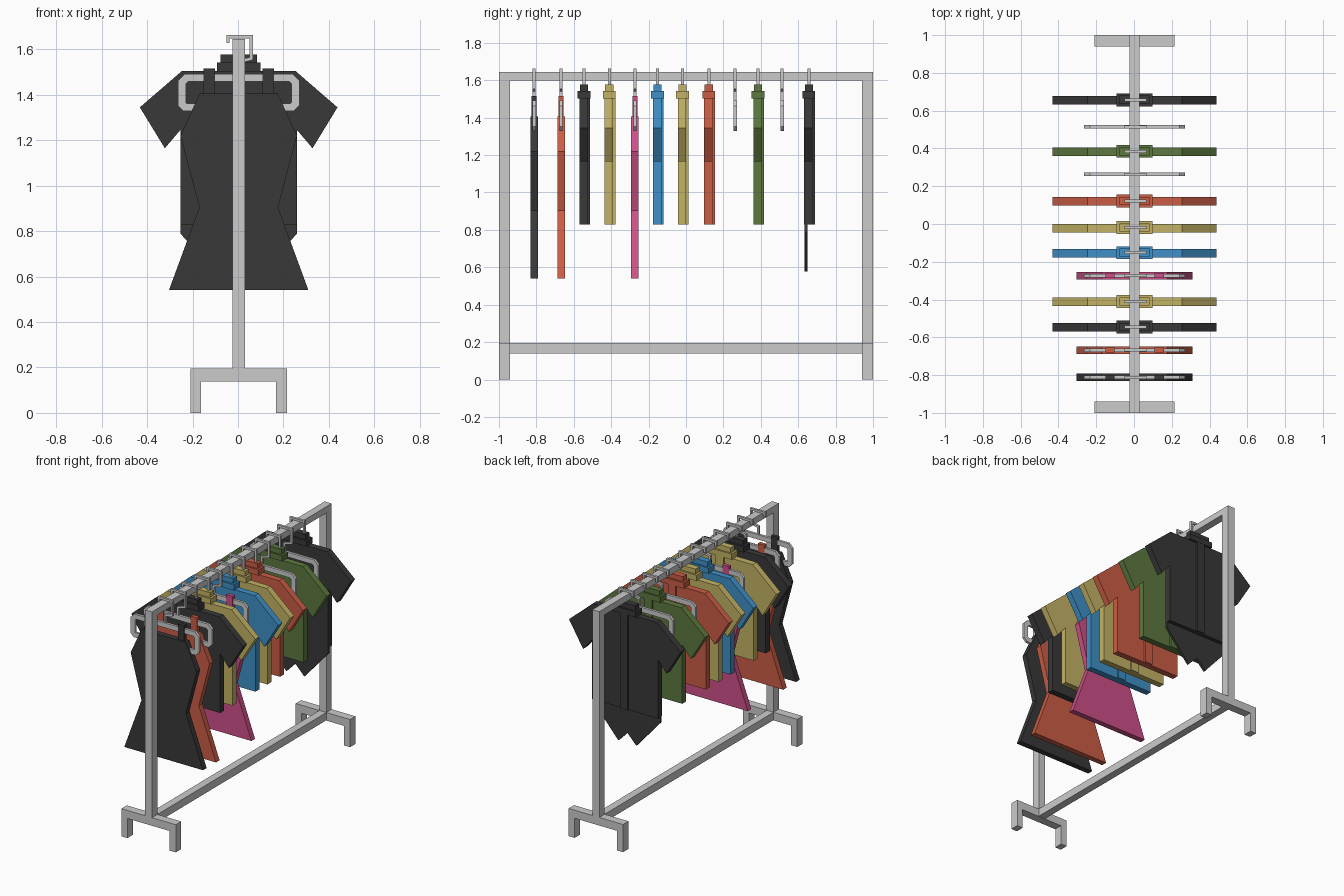
import bpy, bmesh
from mathutils import Vector

if "Cube" in bpy.data.objects:
    bpy.data.objects.remove(bpy.data.objects["Cube"])

CX = 0.003  # shared centre line


def material(name, rgb):
    m = bpy.data.materials.new(name)
    m.diffuse_color = (*rgb, 1)
    m.use_nodes = True
    m.node_tree.nodes["Principled BSDF"].inputs["Base Color"].default_value = m.diffuse_color
    return m


COL = {
    "black": material("black_cloth", (0.04, 0.04, 0.04)),
    "red": material("red_cloth", (0.60, 0.11, 0.06)),
    "yellow": material("yellow_cloth", (0.55, 0.45, 0.13)),
    "blue": material("blue_cloth", (0.05, 0.28, 0.58)),
    "pink": material("pink_cloth", (0.62, 0.08, 0.25)),
    "green": material("green_cloth", (0.11, 0.19, 0.05)),
}


def finish(name, bm, color=None):
    bmesh.ops.recalc_face_normals(bm, faces=bm.faces)
    me = bpy.data.meshes.new(name)
    bm.to_mesh(me)
    bm.free()
    ob = bpy.data.objects.new(name, me)
    bpy.context.collection.objects.link(ob)
    if color:
        me.materials.append(COL[color])
    return ob


def add_plate(bm, pts, y0, y1):
    """Extrude an x/z outline from y0 to y1."""
    face = bm.faces.new([bm.verts.new((x + CX, y0, z)) for x, z in pts])
    out = bmesh.ops.extrude_face_region(bm, geom=[face])
    verts = [v for v in out["geom"] if isinstance(v, bmesh.types.BMVert)]
    bmesh.ops.translate(bm, verts=verts, vec=(0, y1 - y0, 0))


def rect(x0, x1, z0, z1):
    return [(x0, z0), (x1, z0), (x1, z1), (x0, z1)]


def mirrored(half):
    """Close a right-hand outline with its mirror image."""
    return half + [(-x, z) for x, z in reversed(half) if x != 0]


def ribbon(path, width):
    """Outline of a mitred stroke along a path."""
    p = [Vector(q) for q in path]
    left, right = [], []
    for i, q in enumerate(p):
        dirs = [(p[j + 1] - p[j]).normalized() for j in (i - 1, i) if 0 <= j < len(p) - 1]
        t = sum(dirs, Vector((0, 0))).normalized()
        n = Vector((-t.y, t.x))
        off = n * (width / 2 / t.dot(dirs[0]))
        left.append(tuple(q + off))
        right.append(tuple(q - off))
    return left + right[::-1]


def plates(name, parts, color=None):
    bm = bmesh.new()
    for pts, y0, y1 in parts:
        add_plate(bm, pts, y0, y1)
    return finish(name, bm, color)


# Rack: end frames with feet, top rail and lower rail
foot = mirrored([(0.165, 0.138), (0.165, 0), (0.212, 0), (0.212, 0.195)])
for label, y in (("front", -1), ("back", 0.94)):
    plates(label + "_foot", [(foot, y, y + 0.06)])
    plates(label + "_post", [(rect(-0.027, 0.027, 0.195, 1.645), y, y + 0.06)])
plates("top_rail", [(rect(-0.027, 0.027, 1.6, 1.645), -0.94, 0.94)])
plates("lower_rail", [(rect(-0.027, 0.027, 0.14, 0.195), -0.94, 0.94)])

# Hanger: flat C-shaped body and a squared hook
BODY = ribbon([(-x, z) for x, z in [(0.19, 1.345), (0.235, 1.345), (0.25, 1.36),
              (0.25, 1.455), (0.23, 1.475)]] + [(0.23, 1.475), (0.25, 1.455),
              (0.25, 1.36), (0.235, 1.345), (0.19, 1.345)], 0.034)
HOOK = ribbon([(-0.047, 1.628), (-0.047, 1.656), (0.055, 1.656), (0.055, 1.56),
               (0.0, 1.545), (0.0, 1.48)], 0.015)


def hanger(y):
    plates("hanger", [(BODY, y - 0.009, y + 0.009), (HOOK, y - 0.008, y + 0.008)])


# Dress: waisted body with two shoulder straps looped over the hanger
DRESS = mirrored([(0.307, 0.54), (0.173, 0.905), (0.257, 1.22), (0.172, 1.405)])


def dress(y, color):
    parts = [(DRESS, y - 0.02, y + 0.02)]
    for s in (-1, 1):
        parts.append((rect(s * 0.13 - 0.025, s * 0.13 + 0.025, 1.4, 1.515), y - 0.013, y + 0.013))
    plates(color + "_dress", parts, color)


# Shirt: body with sleeves, button strip and two-tier collar
SHIRT = mirrored([(0.257, 0.83), (0.257, 1.245), (0.325, 1.165), (0.435, 1.345), (0.25, 1.505)])


def shirt(y, color):
    plates(color + "_shirt", [
        (SHIRT, y - 0.025, y + 0.02),
        (rect(-0.03, 0.03, 0.83, 1.505), y + 0.02, y + 0.033),
        (rect(-0.095, 0.095, 1.503, 1.543), y - 0.034, y + 0.034),
        (rect(-0.08, 0.08, 1.543, 1.578), y - 0.022, y + 0.022),
    ], color)


GARMENTS = [
    (-0.812, dress, "black"), (-0.668, dress, "red"), (-0.545, shirt, "black"),
    (-0.410, shirt, "yellow"), (-0.273, dress, "pink"), (-0.152, shirt, "blue"),
    (-0.019, shirt, "yellow"), (0.122, shirt, "red"), (0.263, None, None),
    (0.385, shirt, "green"), (0.514, None, None), (0.657, shirt, "black"),
]
for y, build, color in GARMENTS:
    hanger(y)
    if build:
        build(y, color)

# Pointed tails under the last black shirt
tails = mirrored([(0, 0.65), (0.07, 0.578), (0.257, 0.79), (0.257, 0.83)])
plates("shirt_tails", [(tails, 0.633, 0.649)], "black")
